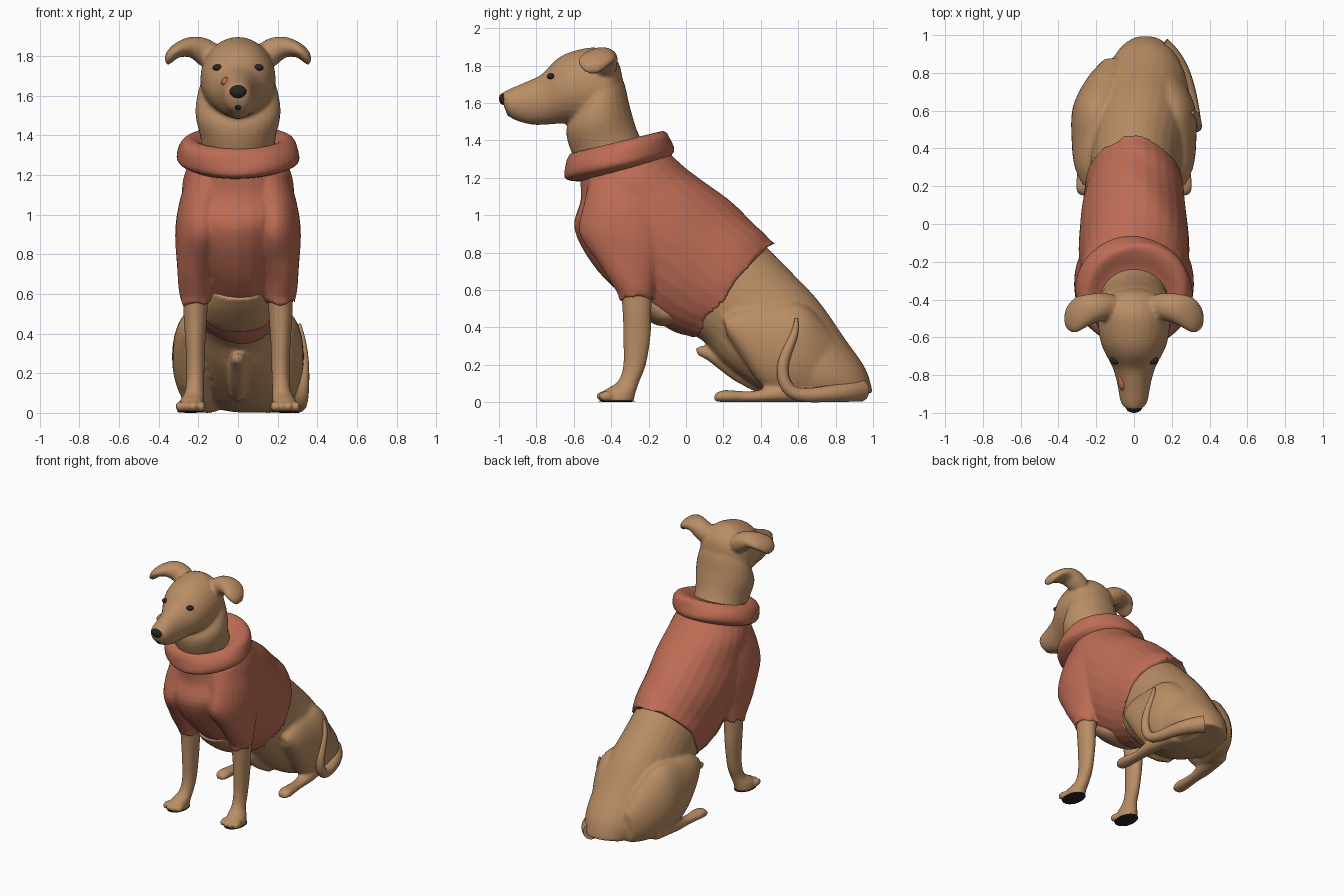
import bpy, bmesh, math, random
from mathutils import Vector, Matrix

random.seed(4)
cube = bpy.data.objects.get("Cube")
if cube:
    bpy.data.objects.remove(cube)


def material(name, colour):
    mat = bpy.data.materials.new(name)
    mat.use_nodes = True
    mat.diffuse_color = (*colour, 1)
    shader = next(n for n in mat.node_tree.nodes if n.type == 'BSDF_PRINCIPLED')
    shader.inputs["Base Color"].default_value = (*colour, 1)
    shader.inputs["Roughness"].default_value = 0.8
    return mat


FUR = material("tan fur", (0.49, 0.27, 0.13))
KNIT = material("terracotta knit", (0.51, 0.15, 0.09))
DARK = material("near black", (0.02, 0.02, 0.02))


def section(cx, half_width, back_y, back_z, front_y, front_z):
    """Elliptical section spanning two points of the side profile."""
    back, front = Vector((cx, back_y, back_z)), Vector((cx, front_y, front_z))
    return (back + front) / 2, Vector((half_width, 0, 0)), (back - front) / 2


def spline(p, q, r, s, t):
    return q + (r - p) * (t / 2) + (p * 2 - q * 5 + r * 4 - s) * (t * t / 2) \
        + (q * 3 - p - r * 3 + s) * (t ** 3 / 2)


def loft(bm, stations, side=1, sides=28, steps=5, hem=None, folds=0.0):
    """Smooth skin through (centre, axis, axis) stations, closed at both ends."""
    last = len(stations) - 1
    rings = []
    for i in range(last):
        near = [stations[min(max(i + k, 0), last)] for k in (-1, 0, 1, 2)]
        for j in range(steps + (i == last - 1)):
            rings.append([spline(*(n[part] for n in near), j / steps) for part in range(3)])
    loops = []
    for n, (c, a, b) in enumerate(rings):
        loop = []
        for k in range(sides):
            ang = math.tau * k / sides
            swell = 1 + folds * math.sin(n * 0.5 + 2 * math.sin(2 * ang))
            p = c + (a * math.cos(ang) + b * math.sin(ang)) * swell
            if hem is not None and n == hem % len(rings):
                step = c - rings[n + (1 if hem == 0 else -1)][0]
                p += step.normalized() * random.uniform(-0.015, 0.04)
            loop.append(bm.verts.new((p.x * side, p.y, p.z)))
        loops.append(loop)
    for low, high in zip(loops, loops[1:]):
        for k in range(sides):
            m = (k + 1) % sides
            bm.faces.new((low[k], low[m], high[m], high[k]))
    bm.faces.new(loops[0])
    bm.faces.new(loops[-1])


def ball(bm, centre, radii):
    bmesh.ops.create_icosphere(bm, subdivisions=3, radius=1, matrix=Matrix.Translation(centre)
                               @ Matrix.Diagonal((*radii, 1)))


def finish(name, bm, mat, voxel=None, smooth=4):
    """Make the object; with a voxel size, fuse its overlapping volumes."""
    bmesh.ops.recalc_face_normals(bm, faces=bm.faces)
    for face in bm.faces:
        face.smooth = True
    mesh = bpy.data.meshes.new(name)
    bm.to_mesh(mesh)
    bm.free()
    mesh.materials.append(mat)
    obj = bpy.data.objects.new(name, mesh)
    bpy.context.collection.objects.link(obj)
    if voxel:
        fuse = obj.modifiers.new("Fuse", 'REMESH')
        fuse.mode = 'VOXEL'
        fuse.voxel_size = voxel
        fuse.use_smooth_shade = True
        relax = obj.modifiers.new("Relax", 'SMOOTH')
        relax.factor = 0.5
        relax.iterations = smooth


# Head with skull, muzzle, neck and folded ears
bm = bmesh.new()
loft(bm, [section(0, *s) for s in (
    (.04, -.985, 1.65, -.972, 1.575),
    (.07, -.95, 1.672, -.935, 1.52),
    (.09, -.85, 1.715, -.83, 1.485),
    (.115, -.77, 1.755, -.74, 1.485),
    (.155, -.69, 1.835, -.67, 1.49),
    (.18, -.60, 1.878, -.62, 1.49),
    (.19, -.47, 1.895, -.54, 1.47),
    (.175, -.37, 1.83, -.47, 1.46),
    (.12, -.34, 1.74, -.42, 1.5))])
loft(bm, [section(0, *s) for s in (
    (.14, -.40, 1.82, -.56, 1.72),
    (.195, -.335, 1.72, -.60, 1.56),
    (.215, -.30, 1.58, -.64, 1.45),
    (.19, -.26, 1.45, -.61, 1.33),
    (.18, -.2, 1.33, -.55, 1.22))])
ear = [(Vector((x, y, z)), Vector((0, w, 0)), Vector((tx, 0, tz))) for x, y, z, w, tx, tz in (
    (.12, -.44, 1.79, .07, -.03, .06),
    (.18, -.44, 1.825, .075, -.02, .065),
    (.24, -.455, 1.845, .085, 0, .052),
    (.305, -.48, 1.83, .095, .01, .036),
    (.345, -.495, 1.795, .07, .016, .024),
    (.362, -.5, 1.765, .035, .008, .012))]
for side in (-1, 1):
    loft(bm, ear, side)
finish("head_and_neck", bm, FUR, 0.011, 3)

# Nose, lip, muzzle marking and eyes
bm = bmesh.new()
ball(bm, (0, -.97, 1.622), (.043, .03, .034))
ball(bm, (0, -.94, 1.572), (.033, .024, .046))
finish("nose", bm, DARK)
bm = bmesh.new()
ball(bm, (-.06, -.83, 1.668), (.025, .05, .026))
finish("muzzle_marking", bm, KNIT)
for side, name in ((1, "left_eye"), (-1, "right_eye")):
    bm = bmesh.new()
    ball(bm, (side * .102, -.722, 1.742), (.027, .022, .016))
    finish(name, bm, DARK)

# Rump, belly and hind legs
bm = bmesh.new()
loft(bm, [section(*s) for s in (
    (0, .22, .26, .98, -.1, .46),
    (0, .235, .42, .84, 0, .38),
    (.01, .24, .56, .7, .1, .32),
    (.03, .25, .71, .54, .2, .21),
    (.05, .25, .85, .34, .35, .1),
    (.06, .22, .96, .18, .5, .02),
    (.06, .16, 1, .05, .7, 0))])
loft(bm, [section(0, *s) for s in (
    (.02, .05, .29, .06, .25),
    (.04, .1, .3, .12, .22),
    (.05, .25, .25, .25, .12),
    (.04, .4, .2, .38, .05))])
for side in (-1, 1):
    loft(bm, [section(*s) for s in (
        (.11, .05, .88, .24, .86, .02),
        (.14, .11, .78, .38, .76, 0),
        (.195, .13, .63, .52, .6, .01),
        (.22, .11, .45, .52, .42, .08),
        (.23, .085, .3, .5, .31, .22),
        (.23, .045, .2, .45, .22, .36))], side)
    loft(bm, [section(*s) for s in (
        (.26, .03, .15, .04, .15, .004),
        (.26, .05, .2, .065, .2, 0),
        (.25, .042, .35, .06, .35, 0),
        (.24, .055, .5, .09, .5, 0),
        (.21, .06, .7, .12, .7, 0))], side)
finish("rump_and_hind_legs", bm, FUR, 0.013, 5)

# Bare belly showing between the front legs
bm = bmesh.new()
loft(bm, [section(0, *s) for s in (
    (.13, -.22, .67, -.36, .575),
    (.165, -.12, .6, -.285, .5),
    (.16, -.04, .53, -.165, .415),
    (.12, .04, .48, -.08, .41))])
finish("belly", bm, FUR, 0.011, 2)

# Tail curled around the left haunch
curve = bpy.data.curves.new("tail", 'CURVE')
curve.dimensions = '3D'
curve.bevel_depth = 1
curve.bevel_resolution = 5
curve.use_fill_caps = True
path = curve.splines.new('NURBS')
points = ((.14, .93, .065, .062), (.22, .87, .055, .054), (.29, .72, .04, .04),
          (.32, .55, .03, .034), (.33, .5, .17, .032), (.33, .55, .3, .027),
          (.32, .59, .38, .02), (.31, .59, .45, .008))
path.points.add(len(points) - 1)
for point, (x, y, z, radius) in zip(path.points, points):
    point.co = (x, y, z, 1)
    point.radius = radius
path.use_endpoint_u = True
path.use_smooth = True
curve.materials.append(FUR)
bpy.context.collection.objects.link(bpy.data.objects.new("tail", curve))

# Front legs with toes and dark soles
for side, name in ((1, "left"), (-1, "right")):
    bm = bmesh.new()
    loft(bm, [section(*s) for s in (
        (.21, .065, -.18, .7, -.36, .7),
        (.215, .06, -.185, .5, -.34, .5),
        (.215, .05, -.19, .35, -.335, .35),
        (.215, .045, -.215, .2, -.335, .2),
        (.22, .047, -.25, .11, -.365, .11),
        (.235, .062, -.27, .05, -.44, .06),
        (.24, .065, -.28, .006, -.455, .006))], side)
    for k in range(4):
        ball(bm, (side * (.185 + .036 * k), -.445 + .012 * abs(k - 1.5), .032), (.022, .04, .027))
    finish(name + "_front_leg", bm, FUR, 0.009, 3)
    bm = bmesh.new()
    ball(bm, (side * .24, -.37, .006), (.068, .1, .006))
    finish(name + "_front_sole", bm, DARK)

# Jumper body and sleeves
bm = bmesh.new()
loft(bm, [section(0, *s) for s in (
    (.23, -.11, 1.35, -.57, 1.24),
    (.275, -.02, 1.265, -.56, 1.09),
    (.29, .1, 1.18, -.6, .92),
    (.29, .22, 1.085, -.465, .7),
    (.28, .33, .99, -.25, .5),
    (.265, .4, .92, -.09, .39),
    (.25, .45, .86, .03, .355))], hem=-1, folds=0.012)
for side in (-1, 1):
    loft(bm, [section(*s) for s in (
        (.215, .075, -.18, .575, -.36, .575),
        (.215, .085, -.16, .64, -.4, .64),
        (.21, .1, -.13, .75, -.475, .75),
        (.19, .125, -.08, .9, -.565, .9),
        (.17, .13, -.08, 1.05, -.55, 1.05),
        (.14, .12, -.12, 1.2, -.52, 1.2))], side, hem=0, folds=0.02)
finish("jumper", bm, KNIT, 0.011, 2)

# Rolled collar
bm = bmesh.new()
loft(bm, [section(0, *s) for s in (
    (.24, -.1, 1.3, -.57, 1.18),
    (.305, -.065, 1.35, -.645, 1.2),
    (.3, -.085, 1.42, -.645, 1.285),
    (.245, -.13, 1.45, -.605, 1.335),
    (.18, -.22, 1.41, -.56, 1.31))], sides=40, folds=0.02)
finish("collar", bm, KNIT, 0.011, 2)
